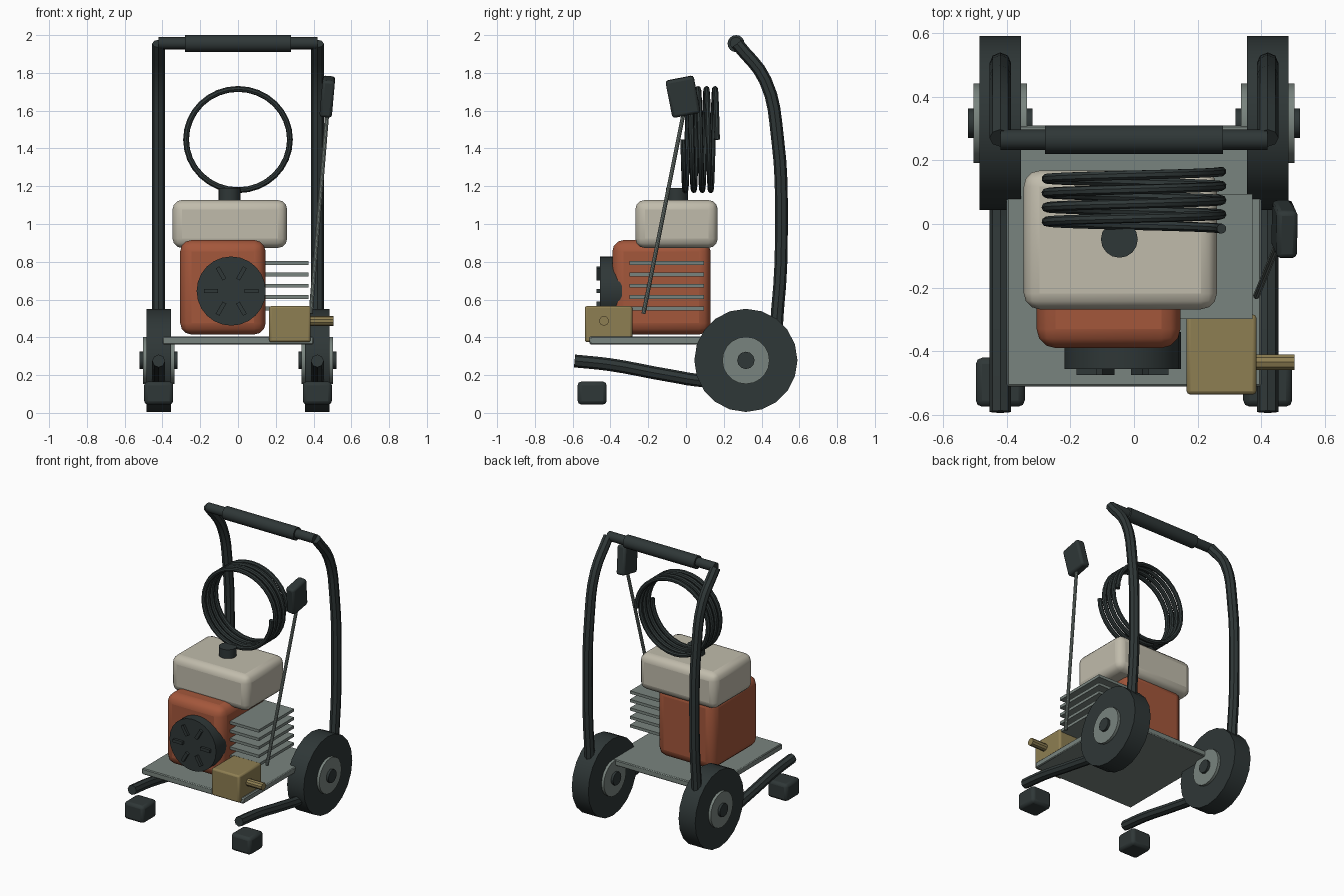
import bpy
import math
from mathutils import Vector

if "Cube" in bpy.data.objects:
    bpy.data.objects.remove(bpy.data.objects["Cube"], do_unlink=True)


def material(name, r, g, b):
    m = bpy.data.materials.new(name)
    m.use_nodes = True
    m.diffuse_color = (r, g, b, 1)
    m.node_tree.nodes["Principled BSDF"].inputs["Base Color"].default_value = (r, g, b, 1)
    return m


DARK = material("dark rubber", 0.028, 0.038, 0.038)
GREY = material("grey metal", 0.19, 0.23, 0.21)
ORANGE = material("orange paint", 0.37, 0.095, 0.044)
CREAM = material("cream plastic", 0.53, 0.50, 0.41)
BRASS = material("brass", 0.27, 0.21, 0.085)


def finish(obj, name, mat, smooth=True):
    obj.name = name
    obj.data.materials.append(mat)
    if smooth:
        bpy.ops.object.select_all(action="DESELECT")
        obj.select_set(True)
        bpy.context.view_layer.objects.active = obj
        bpy.ops.object.shade_smooth_by_angle(angle=math.radians(35))
    return obj


def box(name, mat, center, size, bevel=0.0, segments=3, rot=(0, 0, 0)):
    bpy.ops.mesh.primitive_cube_add(size=1, location=center)
    obj = bpy.context.object
    obj.scale = size
    bpy.ops.object.transform_apply(location=False, rotation=False, scale=True)
    obj.rotation_euler = rot
    if bevel:
        mod = obj.modifiers.new("rounded edges", "BEVEL")
        mod.width = bevel
        mod.segments = segments
    return finish(obj, name, mat, bevel > 0)


def rod(name, mat, start, end, radius, sides=16, smooth=True):
    a, b = Vector(start), Vector(end)
    bpy.ops.mesh.primitive_cylinder_add(vertices=sides, radius=radius,
                                        depth=(b - a).length, location=(a + b) / 2)
    obj = bpy.context.object
    obj.rotation_euler = (b - a).to_track_quat("Z", "Y").to_euler()
    return finish(obj, name, mat, smooth)


def tube(name, mat, points, radius, kind="POLY"):
    curve = bpy.data.curves.new(name, "CURVE")
    curve.dimensions = "3D"
    curve.bevel_depth = radius
    curve.bevel_resolution = 2
    curve.use_fill_caps = True
    spline = curve.splines.new(kind)
    if kind == "BEZIER":
        spline.bezier_points.add(len(points) - 1)
        spline.resolution_u = 4
        for p, co in zip(spline.bezier_points, points):
            p.co = co
            p.handle_left_type = p.handle_right_type = "AUTO"
    else:
        spline.points.add(len(points) - 1)
        for p, co in zip(spline.points, points):
            p.co = (*co, 1)
    obj = bpy.data.objects.new(name, curve)
    bpy.context.collection.objects.link(obj)
    bpy.ops.object.select_all(action="DESELECT")
    obj.select_set(True)
    bpy.context.view_layer.objects.active = obj
    bpy.ops.object.convert(target="MESH")
    return finish(bpy.context.object, name, mat)


# Side rails, wheels and feet, one set per side
rail = [(-0.59, 0.275), (-0.4, 0.255), (-0.1, 0.2), (0.12, 0.17), (0.33, 0.2),
        (0.45, 0.33), (0.485, 0.55), (0.505, 1.0), (0.485, 1.45), (0.42, 1.76), (0.27, 1.955)]
for side, s in (("left", 1), ("right", -1)):
    x = 0.42 * s

    def axle(half):
        return (x - half, 0.317, 0.278), (x + half, 0.317, 0.278)

    tube(side + "_rail", DARK, [(x, y, z) for y, z in rail], 0.034, "BEZIER")
    rod(side + "_tyre", DARK, *axle(0.065), 0.273, 20)
    rod(side + "_hub", GREY, *axle(0.084), 0.125, 20)
    rod(side + "_axle_cap", DARK, *axle(0.101), 0.046, 12)
    box(side + "_foot", DARK, (x, -0.497, 0.105), (0.154, 0.154, 0.122), 0.02, 2)

# Handle across the top
rod("handle_bar", DARK, (-0.42, 0.265, 1.957), (0.42, 0.265, 1.957), 0.032)
rod("handle_grip", DARK, (-0.28, 0.265, 1.955), (0.28, 0.265, 1.955), 0.045)

# Base plate, engine and tank
box("base_plate", GREY, (0, -0.1, 0.383), (0.8, 0.82, 0.042), 0.006, 1)
box("engine_block", ORANGE, (-0.08, -0.13, 0.665), (0.452, 0.52, 0.5), 0.06)
box("fuel_tank", CREAM, (-0.043, -0.05, 1.0), (0.607, 0.436, 0.254), 0.05)
rod("fuel_cap", DARK, (-0.046, -0.048, 1.1), (-0.046, -0.048, 1.19), 0.058)

# Cooling fins
for i in range(5):
    box(f"cooling_fin_{i + 1}", GREY, (0.215, -0.102, 0.553 + 0.06 * i), (0.316, 0.394, 0.02))

# Pull starter with radial ribs
sx, sz = -0.036, 0.645
rod("starter_cover", DARK, (sx, -0.34, sz), (sx, -0.456, sz), 0.183, 24)
for i in range(6):
    a = math.tau * i / 6
    box(f"starter_rib_{i + 1}", DARK, (sx + 0.108 * math.cos(a), -0.462, sz + 0.108 * math.sin(a)),
        (0.074, 0.024, 0.022), rot=(0, -a, 0))

# Pump and its outlet
box("pump_body", BRASS, (0.275, -0.41, 0.47), (0.22, 0.252, 0.192), 0.012, 2)
rod("pump_outlet", BRASS, (0.37, -0.434, 0.487), (0.505, -0.434, 0.487), 0.026, 10)

# Coiled hose
turns, steps = 4, 32
coil = []
for i in range(turns * steps + 1):
    a = -math.tau * i / steps
    coil.append((0.275 * math.cos(a), -0.015 + 0.045 * i / steps, 1.447 + 0.268 * math.sin(a)))
tube("hose_coil", DARK, coil, 0.0155)

# Spray wand and its grip
rod("wand", GREY, (0.385, -0.225, 0.525), (0.473, -0.01, 1.6), 0.011, 10)
box("wand_grip", DARK, (0.473, -0.016, 1.674), (0.066, 0.152, 0.2), 0.015, 2,
    rot=(math.radians(11), math.radians(5), 0))
